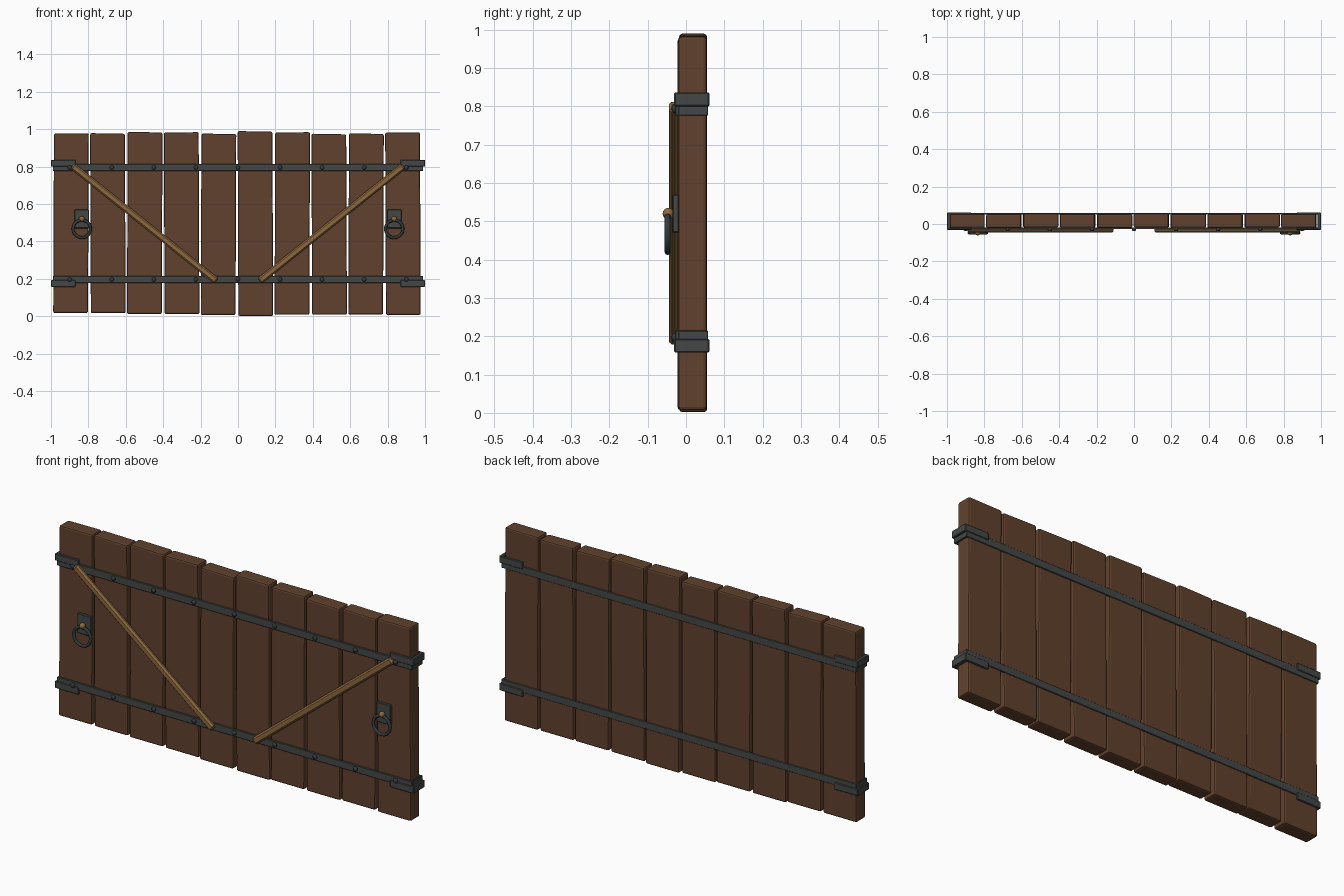
import bpy, bmesh, math
from mathutils import Matrix, Vector

if "Cube" in bpy.data.objects:
    bpy.data.objects.remove(bpy.data.objects["Cube"])


def material(name, color):
    m = bpy.data.materials.new(name)
    m.diffuse_color = (*color, 1)
    m.use_nodes = True
    m.node_tree.nodes["Principled BSDF"].inputs["Base Color"].default_value = m.diffuse_color
    return m


PLANK = material("dark brown wood", (0.118, 0.053, 0.026))
IRON = material("grey iron", (0.056, 0.064, 0.062))
DARK_IRON = material("dark iron", (0.033, 0.042, 0.044))
LIGHT = material("light brown wood", (0.27, 0.14, 0.050))


def finish(name, bm, mat, bevel=0, segments=1):
    me = bpy.data.meshes.new(name)
    bm.to_mesh(me)
    bm.free()
    me.materials.append(mat)
    ob = bpy.data.objects.new(name, me)
    bpy.context.collection.objects.link(ob)
    if bevel:
        mod = ob.modifiers.new("bevel", "BEVEL")
        mod.width, mod.segments = bevel, segments
    return ob


def add_box(bm, x, y, z):
    """Add a box given (min, max) pairs on each axis."""
    size = [p[1] - p[0] for p in (x, y, z)]
    mid = Vector([(p[1] + p[0]) / 2 for p in (x, y, z)])
    m = Matrix.Translation(mid) @ Matrix.Diagonal((*size, 1))
    return bmesh.ops.create_cube(bm, size=1, matrix=m)["verts"]


def smooth(ob, angle=35):
    bpy.ops.object.select_all(action="DESELECT")
    ob.select_set(True)
    bpy.context.view_layer.objects.active = ob
    bpy.ops.object.shade_smooth_by_angle(angle=math.radians(angle))


# Ten slightly uneven upright planks
tops = [0.977, 0.977, 0.984, 0.983, 0.975, 0.988, 0.983, 0.974, 0.976, 0.982]
bottoms = [0.017, 0.017, 0.012, 0.012, 0.007, 0.002, 0.008, 0.008, 0.009, 0.007]
for i, (top, bottom) in enumerate(zip(tops, bottoms)):
    bm = bmesh.new()
    cx = -0.893 + 0.1972 * i
    shift = (0.0, -0.002, 0.002)[i % 3]
    verts = add_box(bm, (cx - 0.093, cx + 0.093),
                    (-0.020 + shift, 0.054 + shift / 2), (bottom, top))
    for v in verts:  # crooked saw cut and a slight taper
        v.co.x += (v.co.z - 0.5) * 0.004 * (-1) ** i
        if v.co.z > 0.5:
            v.co.z -= (v.co.x - cx) * 0.018 * (1 if i % 3 else -0.5)
    finish(f"plank_{i + 1}", bm, PLANK, 0.008, 2)

# Iron bands wrapped right around the planks, with offset end clamps
for name, band, clamp in (("upper", (0.776, 0.814), (0.800, 0.836)),
                          ("lower", (0.178, 0.215), (0.157, 0.193))):
    bm = bmesh.new()
    for y in ((-0.028, -0.018), (0.050, 0.058)):
        add_box(bm, (-0.990, 0.990), y, band)
    for s in (-1, 1):
        add_box(bm, sorted((s * 0.980, s * 0.990)), (-0.020, 0.054), band)
    finish(f"{name}_band", bm, IRON, 0.002)
    for s in (-1, 1):
        bm = bmesh.new()
        for y in ((-0.031, -0.018), (0.050, 0.061)):
            add_box(bm, sorted((s * 0.868, s * 1.0)), y, clamp)
        add_box(bm, sorted((s * 0.982, s * 1.0)), (-0.028, 0.058), clamp)
        finish(f"{name}_clamp_{'left' if s < 0 else 'right'}", bm, IRON, 0.003)

    # Rivets along the front of the band
    bm = bmesh.new()
    zc = sum(band) / 2
    for k in range(-4, 5):
        m = (Matrix.Translation((k * 0.225, -0.030, zc))
             @ Matrix.Diagonal((0.012, 0.008, 0.012, 1)))
        bmesh.ops.create_uvsphere(bm, u_segments=10, v_segments=6, radius=1, matrix=m)
    smooth(finish(f"{name}_rivets", bm, DARK_IRON), 60)

for s in (-1, 1):
    side = "left" if s < 0 else "right"

    # Diagonal brace
    a, b = Vector((s * 0.885, 0, 0.803)), Vector((s * 0.115, 0, 0.188))
    d = b - a
    bm = bmesh.new()
    add_box(bm, (-d.length / 2, d.length / 2), (-0.012, 0.012), (-0.018, 0.018))
    brace = finish(f"{side}_brace", bm, LIGHT, 0.008, 1)
    brace.location = (a + b) / 2 + Vector((0, -0.033, 0))
    brace.rotation_euler.y = math.atan2(-d.z, d.x)

    # Handle plate
    cx = s * 0.835
    bm = bmesh.new()
    add_box(bm, (cx - 0.039, cx + 0.039), (-0.035, -0.018), (0.470, 0.570))
    finish(f"{side}_handle_plate", bm, IRON, 0.003)

    # Pull ring
    bpy.ops.mesh.primitive_torus_add(
        location=(cx, -0.048, 0.467), rotation=(math.pi / 2, 0, 0),
        major_radius=0.047, minor_radius=0.008,
        major_segments=20, minor_segments=8)
    ring = bpy.context.object
    ring.name = f"{side}_pull_ring"
    ring.data.materials.append(DARK_IRON)
    smooth(ring, 60)

    # Knob that holds the ring
    bm = bmesh.new()
    m = (Matrix.Translation((cx, -0.046, 0.520))
         @ Matrix.Diagonal((0.015, 0.015, 0.015, 1)))
    bmesh.ops.create_uvsphere(bm, u_segments=12, v_segments=8, radius=1, matrix=m)
    smooth(finish(f"{side}_ring_knob", bm, LIGHT), 60)
